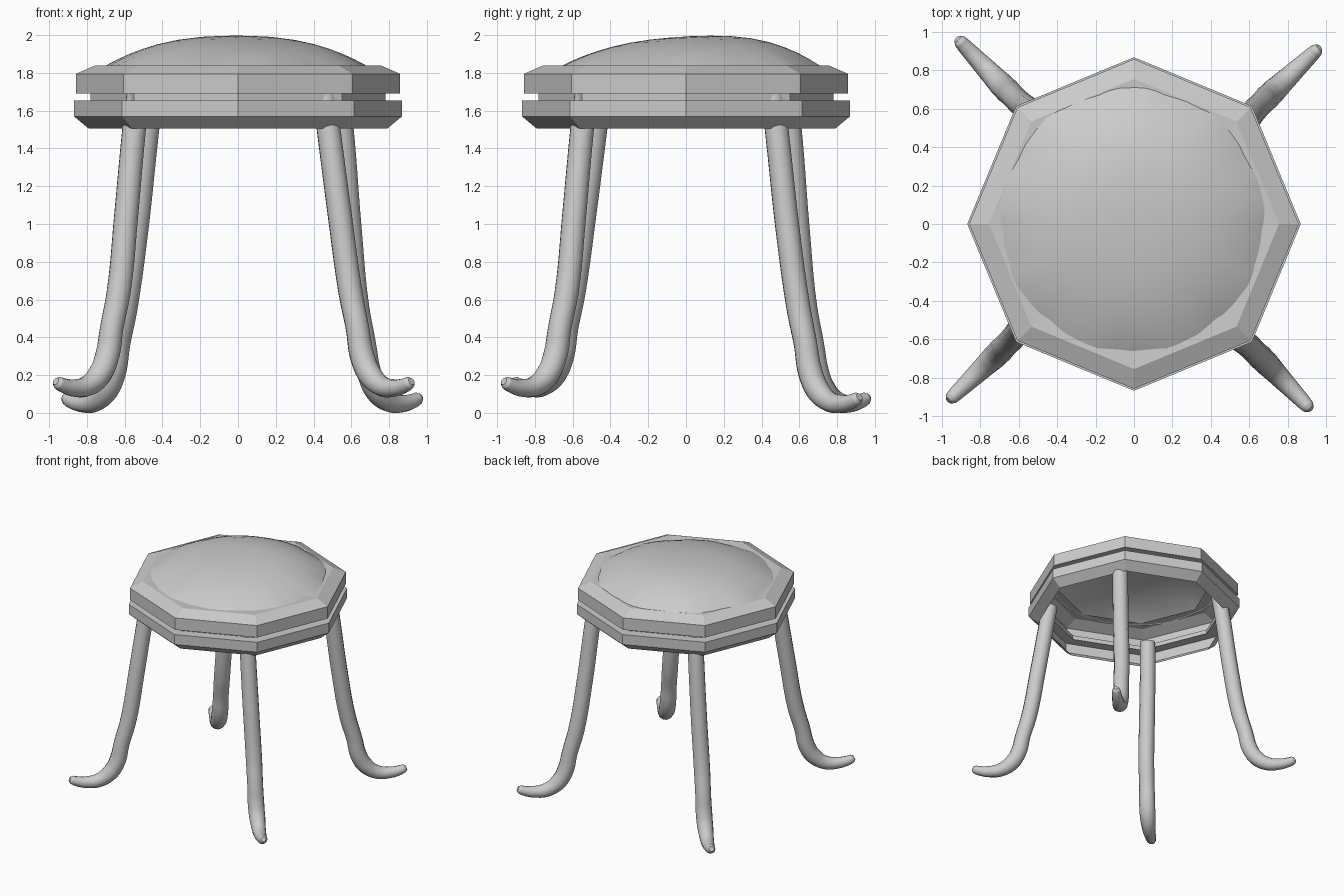
import bpy, bmesh
from math import sin, cos, radians, pi

if "Cube" in bpy.data.objects:
    bpy.data.objects.remove(bpy.data.objects["Cube"])


def add_mesh(name, bm, smooth=False):
    bmesh.ops.recalc_face_normals(bm, faces=bm.faces)
    for f in bm.faces:
        f.smooth = smooth
    me = bpy.data.meshes.new(name)
    bm.to_mesh(me)
    bm.free()
    ob = bpy.data.objects.new(name, me)
    bpy.context.collection.objects.link(ob)
    return ob


def skin(bm, loops):
    n = len(loops[0])
    for a, b in zip(loops, loops[1:]):
        for i in range(n):
            j = (i + 1) % n
            bm.faces.new((a[i], a[j], b[j], b[i]))


# Seat frame: grooved octagonal shell, open underneath, corners on the axes
profile = [(0.65, 1.835), (0.755, 1.84), (0.858, 1.795), (0.858, 1.692), (0.78, 1.692),
           (0.78, 1.655), (0.868, 1.655), (0.868, 1.57), (0.79, 1.505)]
bm = bmesh.new()
skin(bm, [[bm.verts.new((r * cos(i * pi / 4), r * sin(i * pi / 4), z)) for i in range(8)]
          for r, z in profile])
add_mesh("seat_frame", bm)

# Cushion: soft dome with an uneven hem, a little higher towards the back
bm = bmesh.new()
N, loops = 72, []
for t in (1, 0.96, 0.9, 0.82, 0.72, 0.6, 0.46, 0.3, 0.15):
    loop = []
    for i in range(N):
        a = 2 * pi * i / N
        r = t * (0.692 + t ** 4 * (0.009 * sin(9 * a) + 0.004 * sin(23 * a)))
        x, y = r * cos(a), r * sin(a)
        z = 1.833 + 0.16 * (1 - t ** 2.6) + 0.05 * y * (1 - t * t)
        loop.append(bm.verts.new((x - 0.01, y + 0.02, z)))
    loops.append(loop)
skin(bm, loops)
top = bm.verts.new((-0.01, 0.02, 1.994))
for i in range(N):
    bm.faces.new((loops[-1][i], loops[-1][(i + 1) % N], top))
add_mesh("cushion", bm, True)

# Legs: tapered tubes, (distance from centre, height, thickness, heading)
path = [(0.70, 1.68, 0.062, 40.8), (0.73, 1.50, 0.064, 41.1), (0.80, 1.05, 0.065, 42.3),
        (0.868, 0.64, 0.065, 43.3), (0.92, 0.45, 0.063, 43.4), (0.955, 0.30, 0.066, 43.5),
        (1.01, 0.205, 0.064, 43.6), (1.10, 0.143, 0.055, 43.6), (1.20, 0.132, 0.046, 43.6),
        (1.28, 0.146, 0.039, 43.6), (1.315, 0.160, 0.034, 43.6), (1.332, 0.168, 0.020, 43.6)]


def leg(name, turn, drop):
    cu = bpy.data.curves.new(name, 'CURVE')
    cu.dimensions = '3D'
    cu.bevel_depth = 1
    cu.bevel_resolution = 4
    cu.resolution_u = 5
    cu.use_fill_caps = True
    sp = cu.splines.new('BEZIER')
    sp.bezier_points.add(len(path) - 1)
    for k, (p, (r, z, w, h)) in enumerate(zip(sp.bezier_points, path)):
        a = radians(h + turn)
        p.co = (r * cos(a), r * sin(a), z - (drop if k > 1 else 0))
        p.radius = w
        p.handle_left_type = p.handle_right_type = 'AUTO'
    ob = bpy.data.objects.new(name, cu)
    bpy.context.collection.objects.link(ob)
    bpy.ops.object.select_all(action='DESELECT')
    ob.select_set(True)
    bpy.context.view_layer.objects.active = ob
    bpy.ops.object.convert(target='MESH')
    bpy.ops.object.shade_smooth_by_angle(angle=radians(50))


# The back pair sits slightly lower than the front pair
leg("back_right_leg", 0, 0.083)
leg("back_left_leg", 90, 0.083)
leg("front_left_leg", 180, 0)
leg("front_right_leg", 270, 0)
